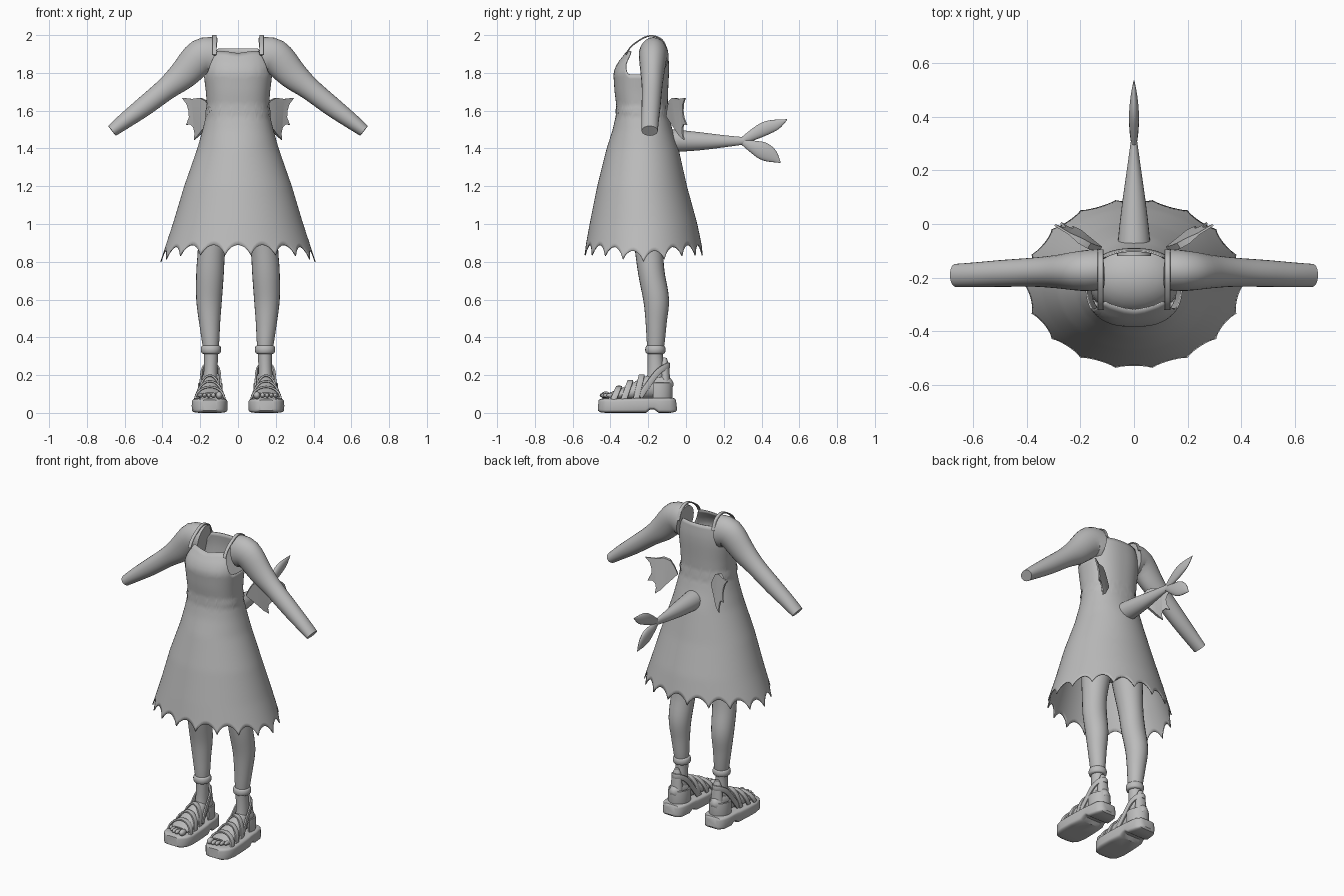
import bpy, bmesh, math
from mathutils import Vector

X, Y, Z = Vector((1, 0, 0)), Vector((0, 1, 0)), Vector((0, 0, 1))
grey = bpy.data.materials.new("plain_grey")
grey.diffuse_color = (0.5, 0.5, 0.5, 1)


def finish(name, bm, mirror=False, angle=40):
    bmesh.ops.recalc_face_normals(bm, faces=bm.faces)
    me = bpy.data.meshes.new(name)
    bm.to_mesh(me)
    bm.free()
    me.materials.append(grey)
    ob = bpy.data.objects.new(name, me)
    bpy.context.collection.objects.link(ob)
    bpy.ops.object.select_all(action='DESELECT')
    ob.select_set(True)
    bpy.context.view_layer.objects.active = ob
    bpy.ops.object.shade_smooth_by_angle(angle=math.radians(angle))
    if mirror:
        ob.modifiers.new("mirror", 'MIRROR')
    return ob


def smooth(pts, steps):
    """Catmull-Rom resampling of points (x, y, z, radius_a, radius_b)."""
    p = [Vector(q) for q in pts]
    out = []
    for i in range(len(p) - 1):
        a, b, c, d = p[max(i - 1, 0)], p[i], p[i + 1], p[min(i + 2, len(p) - 1)]
        for k in range(steps):
            t = k / steps
            out.append(0.5 * (2 * b + (c - a) * t + (2 * a - 5 * b + 4 * c - d) * t * t
                              + (3 * b - a - 3 * c + d) * t ** 3))
    return out + [p[-1]]


def loft(name, pts, axis, mirror=True, steps=4, sides=24, power=1.0):
    """Tube along a path; radius_a lies along axis, radius_b across it."""
    pts = smooth(pts, steps)
    bm = bmesh.new()
    rings = []
    for i, q in enumerate(pts):
        c = Vector(q[:3])
        t = (Vector(pts[min(i + 1, len(pts) - 1)][:3]) - Vector(pts[max(i - 1, 0)][:3])).normalized()
        b = t.cross(axis).normalized()
        a = b.cross(t)
        ring = []
        for k in range(sides):
            u = 2 * math.pi * k / sides
            cu, su = math.cos(u), math.sin(u)
            ring.append(bm.verts.new(c + a * q[3] * math.copysign(abs(cu) ** power, cu)
                                     + b * q[4] * math.copysign(abs(su) ** power, su)))
        rings.append(ring)
    for r, s in zip(rings, rings[1:]):
        for k in range(sides):
            n = (k + 1) % sides
            bm.faces.new((r[k], r[n], s[n], s[k]))
    bm.faces.new(rings[0])
    bm.faces.new(rings[-1])
    return finish(name, bm, mirror)


def ellipsoid(name, c, r, mirror=True):
    bm = bmesh.new()
    bmesh.ops.create_uvsphere(bm, u_segments=20, v_segments=12, radius=1)
    for v in bm.verts:
        v.co = Vector(c) + Vector((v.co.x * r[0], v.co.y * r[1], v.co.z * r[2]))
    return finish(name, bm, mirror)


# Dress: rows of (z, half width, front y, back y)
ROWS = [(0.78, .418, -.555, .105), (0.88, .385, -.532, .085), (1.0, .345, -.51, .06),
        (1.2, .285, -.47, .005), (1.4, .215, -.42, -.04), (1.5, .187, -.388, -.072),
        (1.58, .168, -.370, -.093), (1.6, .174, -.374, -.09), (1.62, .164, -.368, -.097),
        (1.7, .170, -.378, -.095), (1.8, .182, -.385, -.09), (1.85, .178, -.365, -.09),
        (1.9, .165, -.325, -.095), (1.94, .150, -.30, -.10)]


def dress_point(z, u):
    i = next((k for k in range(len(ROWS) - 2) if z < ROWS[k + 1][0]), len(ROWS) - 2)
    lo, hi = ROWS[i], ROWS[i + 1]
    f = (z - lo[0]) / (hi[0] - lo[0])
    _, w, yf, yb = [a + (b - a) * f for a, b in zip(lo, hi)]
    e = 1 - 0.15 * min(max((z - 1.4) / 0.2, 0), 1)
    c, s = math.cos(u), math.sin(u)
    return Vector((w * math.copysign(abs(c) ** e, c),
                   (yf + yb) / 2 + (yb - yf) / 2 * math.copysign(abs(s) ** e, s), z))


COLS, LEVELS = 144, 44
bm = bmesh.new()
grid = []
for k in range(COLS):
    u = 2 * math.pi * k / COLS
    c, s = math.cos(u), math.sin(u)
    hem = 0.835 - 0.035 * c ** 8 + 0.055 * abs(math.sin(9 * u)) ** 0.7
    drop = min(max((abs(c) - 0.62) / 0.33, 0), 1)
    neck = 1.93 if s > 0 else 1.905 + 0.012 * math.sin(min(abs(c) / 0.62, 1) * math.pi / 2)
    top = neck - (neck - 1.79) * drop * drop * (3 - 2 * drop)
    grid.append([bm.verts.new(dress_point(hem + (top - hem) * j / LEVELS, u)) for j in range(LEVELS + 1)])
for k in range(COLS):
    a, b = grid[k], grid[(k + 1) % COLS]
    for j in range(LEVELS):
        bm.faces.new((a[j], b[j], b[j + 1], a[j + 1]))
dress = finish("dress", bm, angle=60)
thick = dress.modifiers.new("cloth", 'SOLIDIFY')
thick.thickness, thick.offset = 0.006, -1

loft("shoulder_straps", [(.125, y, z, .012, .004) for y, z in
     ((-.318, 1.895), (-.285, 1.945), (-.2, 1.995), (-.13, 1.978), (-.098, 1.915))], X, sides=8, power=.5)

# Arms
loft("arms", [(.125, -.17, 1.887, .078, .10), (.195, -.175, 1.885, .075, .094),
              (.29, -.178, 1.79, .062, .078), (.38, -.18, 1.715, .054, .06),
              (.50, -.185, 1.62, .05, .052), (.60, -.19, 1.545, .046, .042),
              (.667, -.192, 1.493, .043, .033)], Y)

# Legs, hips and ankle cuffs
loft("legs", [(.105, -.20, 1.15, .10, .10), (.125, -.20, 1.0, .085, .088), (.14, -.195, .86, .073, .075),
              (.148, -.183, .74, .073, .07), (.153, -.158, .60, .068, .068), (.15, -.158, .48, .056, .056),
              (.145, -.16, .38, .046, .048), (.143, -.163, .30, .037, .04), (.145, -.16, .2, .037, .045),
              (.145, -.17, .12, .04, .05)], X)
ellipsoid("hips", (0, -.2, 1.17), (.185, .14, .13), False)
loft("ankle_cuffs", [(.143, -.162, z, r, r) for z, r in
     ((.312, .04), (.318, .05), (.335, .054), (.352, .05), (.358, .04))], X)

# Sandals: sole, foot, toes, straps
loft("soles", [(.15, y, z, w, h) for y, z, w, h in
     ((-.05, .042, .035, .026), (-.058, .041, .055, .036), (-.085, .04, .073, .04), (-.14, .04, .08, .04),
      (-.165, .049, .082, .031), (-.195, .049, .085, .031), (-.215, .04, .088, .04), (-.3, .039, .094, .039),
      (-.38, .038, .095, .038), (-.425, .038, .085, .038), (-.45, .039, .066, .036), (-.465, .04, .04, .028))],
     X, steps=1, sides=32, power=.35)
loft("feet", [(.147, y, z, w, h) for y, z, w, h in
     ((-.08, .12, .02, .03), (-.1, .13, .04, .055), (-.14, .14, .045, .065), (-.2, .135, .05, .06),
      (-.28, .11, .06, .045), (-.36, .095, .068, .028), (-.40, .088, .06, .02))], X)
for i, (x, y, r) in enumerate(((.1, -.425, .02), (.13, -.43, .014), (.154, -.425, .013),
                               (.177, -.412, .012), (.198, -.395, .012))):
    ellipsoid("toe_%d" % (i + 1), (x, y, .093), (r * .9, .027, r))
for i, (y, top, w, lean) in enumerate(((-.355, .138, .078, .03), (-.295, .168, .072, .035),
                                       (-.235, .198, .062, .03))):
    path = []
    for k in range(9):
        u = math.pi * k / 8
        path.append((.149 - w * math.cos(u), y - lean * (1 - math.sin(u)), .07 + (top - .07) * math.sin(u), .016, .006))
    loft("foot_strap_%d" % (i + 1), path, Y, steps=2, sides=12, power=.5)
loft("heel_counters", [(.147 + .058 * math.cos(u), -.145 + .067 * math.sin(u), .115, .045, .007)
                       for u in [math.radians(-25 + 23 * k) for k in range(11)]], Z, steps=2, sides=12, power=.4)
loft("heel_tabs", [(.145, -.105, .10, .042, .03), (.145, -.11, .18, .038, .026),
                   (.145, -.113, .25, .03, .022), (.145, -.112, .292, .014, .01)], X)
loft("ankle_straps", [(.085, -.245, .085, .016, .006), (.093, -.20, .15, .016, .006),
                      (.10, -.15, .215, .016, .006), (.118, -.108, .245, .016, .006),
                      (.145, -.09, .25, .016, .006), (.172, -.108, .245, .016, .006),
                      (.19, -.15, .215, .016, .006), (.198, -.20, .15, .016, .006),
                      (.205, -.245, .085, .016, .006)], Z, sides=12, power=.5)

# Fish tail with two flukes
loft("tail", [(0, -.12, 1.44, .064, .064), (0, -.04, 1.44, .058, .058), (0, .08, 1.438, .044, .047),
              (0, .2, 1.438, .027, .032), (0, .30, 1.44, .013, .02), (0, .33, 1.44, .008, .012)], X, False)
loft("upper_fluke", [(0, .295, 1.44, .010, .016), (0, .36, 1.475, .017, .03), (0, .42, 1.506, .018, .036),
                     (0, .48, 1.527, .012, .027), (0, .535, 1.553, .002, .002)], X, False)
loft("lower_fluke", [(0, .295, 1.44, .010, .016), (0, .35, 1.412, .017, .032), (0, .405, 1.388, .018, .046),
                     (0, .455, 1.36, .012, .036), (0, .50, 1.325, .002, .002)], X, False)

# Side fins behind the waist: scalloped outline of (outward distance, z)
FIN = [(-.02, 1.57), (.0, 1.61), (.03, 1.652), (.07, 1.668), (.12, 1.662), (.185, 1.668), (.155, 1.635),
       (.142, 1.60), (.14, 1.565), (.158, 1.525), (.13, 1.527), (.112, 1.51), (.104, 1.48), (.108, 1.445),
       (.075, 1.472), (.04, 1.51)]
bm = bmesh.new()
sheets = []
for side in (-1, 1):
    rim = []
    for d, z in FIN:
        t = side * (.004 if d > .09 else .012)
        rim.append(bm.verts.new((.142 + d * .83 + t * .56, -.10 + d * .52 + (1.67 - z) * .15 - t * .83, z)))
    sheets.append(rim)
    bm.faces.new(rim)
for k in range(len(FIN)):
    n = (k + 1) % len(FIN)
    bm.faces.new((sheets[0][k], sheets[0][n], sheets[1][n], sheets[1][k]))
bmesh.ops.triangulate(bm, faces=[f for f in bm.faces if len(f.verts) > 4])
finish("side_fins", bm, True, 30)
